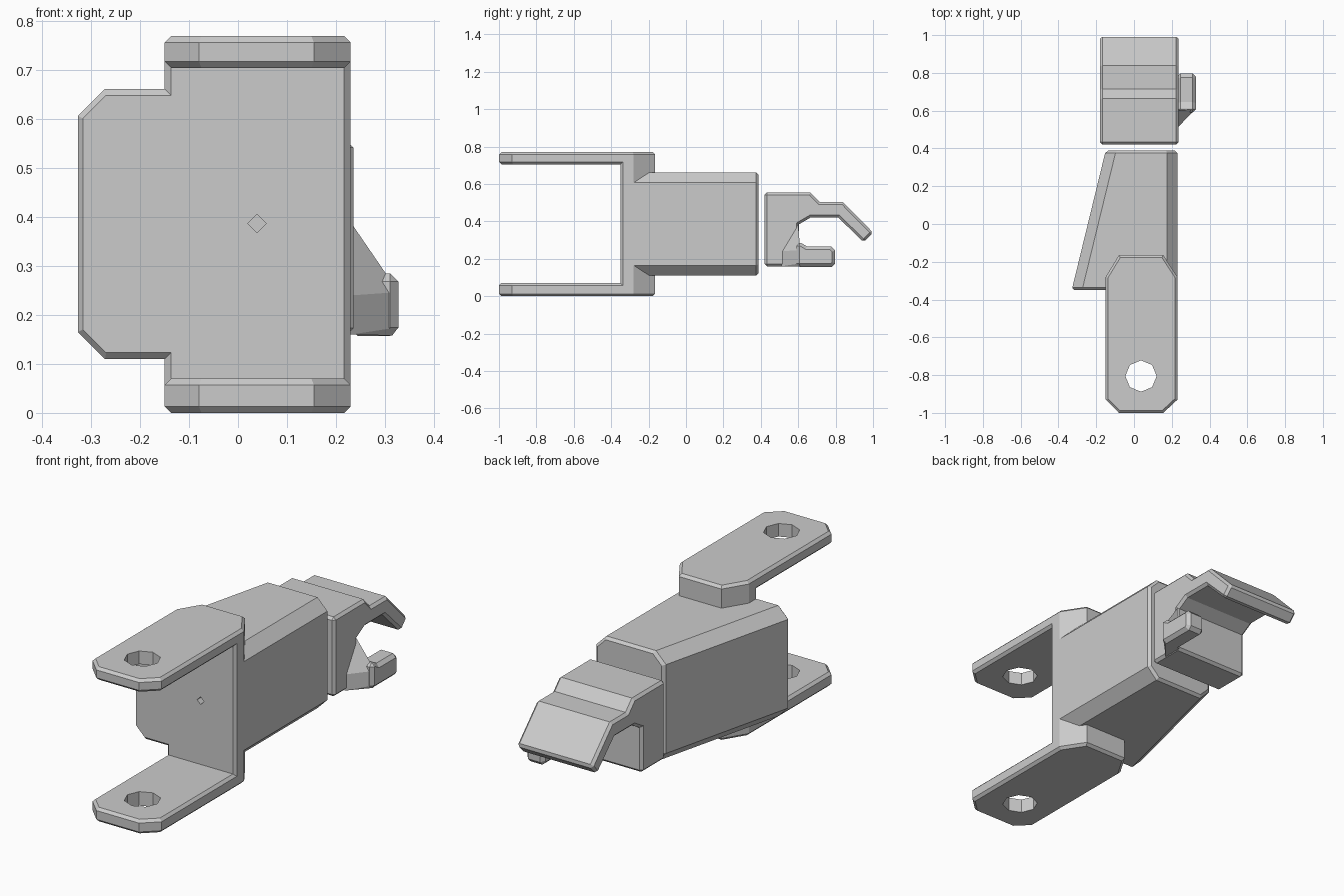
import bpy, bmesh, math
from mathutils import Vector

if "Cube" in bpy.data.objects:
    bpy.data.objects.remove(bpy.data.objects["Cube"])


def add_object(name, bm):
    bmesh.ops.recalc_face_normals(bm, faces=bm.faces)
    mesh = bpy.data.meshes.new(name)
    bm.to_mesh(mesh)
    bm.free()
    obj = bpy.data.objects.new(name, mesh)
    bpy.context.collection.objects.link(obj)
    return obj


def hull(name, *rings):
    """Convex solid around one or more rings of points."""
    bm = bmesh.new()
    for ring in rings:
        for p in ring:
            bm.verts.new(p)
    bmesh.ops.convex_hull(bm, input=bm.verts)
    bmesh.ops.dissolve_limit(bm, angle_limit=0.01, verts=bm.verts, edges=bm.edges)
    return add_object(name, bm)


def prism(name, base, offset):
    """Extrude a closed outline along an offset."""
    bm = bmesh.new()
    face = bm.faces.new([bm.verts.new(p) for p in base])
    new = bmesh.ops.extrude_face_region(bm, geom=[face], use_keep_orig=True)["geom"]
    verts = [g for g in new if isinstance(g, bmesh.types.BMVert)]
    bmesh.ops.translate(bm, verts=verts, vec=offset)
    return add_object(name, bm)


def box(name, lo, hi):
    return hull(name, [(x, y, z) for x in (lo[0], hi[0])
                       for y in (lo[1], hi[1]) for z in (lo[2], hi[2])])


def combine(obj, tool, operation):
    """Apply a boolean and discard the tool."""
    mod = obj.modifiers.new("combine", 'BOOLEAN')
    mod.operation, mod.solver, mod.object = operation, 'EXACT', tool
    bpy.context.view_layer.update()
    graph = bpy.context.evaluated_depsgraph_get()
    mesh = bpy.data.meshes.new_from_object(obj.evaluated_get(graph))
    obj.modifiers.clear()
    obj.data = mesh
    bpy.data.objects.remove(tool)


def bevel_sharp(obj, width):
    """Chamfer only the convex, roughly square edges."""
    bm = bmesh.new()
    bm.from_mesh(obj.data)
    bmesh.ops.remove_doubles(bm, verts=bm.verts, dist=0.0005)
    bmesh.ops.dissolve_limit(bm, angle_limit=0.01, verts=bm.verts, edges=bm.edges)
    bmesh.ops.recalc_face_normals(bm, faces=bm.faces)
    edges = [e for e in bm.edges if e.is_manifold
             and e.calc_face_angle_signed(0) > math.radians(65)]
    bmesh.ops.bevel(bm, geom=edges, offset=width, segments=1, profile=0.5,
                    affect='EDGES', clamp_overlap=True)
    bm.to_mesh(obj.data)
    bm.free()


# Clevis bracket: chamfered plan, full height
plan = [(-0.15, -0.93), (-0.08, -1), (0.155, -1), (0.23, -0.93),
        (0.23, -0.28), (0.155, -0.165), (-0.08, -0.165), (-0.15, -0.28)]
bracket = prism("clevis_body", [(x, y, 0) for x, y in plan], (0, 0, 0.77))


# Tapered octagonal body, merged into the bracket
def section(y, left, c=0.055):
    r, b, t = 0.23, 0.11, 0.662
    return [(x, y, z) for x, z in (
        (left + c, b), (r - c, b), (r, b + c), (r, t - c),
        (r - c, t), (left + c, t), (left, t - c), (left, b + c))]


body = hull("body", section(-0.40, -0.342), section(0.388, -0.15))
combine(bracket, body, 'UNION')

# Gap between the two arms
combine(bracket, box("gap", (-0.6, -1.3, 0.07), (0.6, -0.35, 0.705)), 'DIFFERENCE')
bevel_sharp(bracket, 0.013)

# Octagonal pin hole through both arms, small square pivot hole in the web
ring = [(0.037 + 0.083 * math.cos(i * math.pi / 4),
         -0.805 + 0.083 * math.sin(i * math.pi / 4), -0.2) for i in range(8)]
combine(bracket, prism("pin_hole", ring, (0, 0, 1.2)), 'DIFFERENCE')
ring = [(0.039 + 0.019 * math.cos(i * math.pi / 2), -0.40,
         0.387 + 0.019 * math.sin(i * math.pi / 2)) for i in range(4)]
combine(bracket, prism("pivot_hole", ring, (0, 0.08, 0)), 'DIFFERENCE')

# Hook head with a down-turned lip
outline = [(0.42, 0.16), (0.42, 0.555), (0.665, 0.555), (0.715, 0.503),
           (0.84, 0.503), (1.0, 0.34), (0.95, 0.288), (0.815, 0.42),
           (0.665, 0.42), (0.605, 0.385), (0.605, 0.16)]
hook = prism("hook_head", [(-0.18, y, z) for y, z in outline], (0.416, 0, 0))
bevel_sharp(hook, 0.013)

# Side finger below the hook
outline = [(0.59, 0.157), (0.78, 0.157), (0.797, 0.175), (0.797, 0.245),
           (0.775, 0.267), (0.645, 0.267), (0.615, 0.285), (0.59, 0.285)]
finger = prism("side_finger", [(0.228, y, z) for y, z in outline], (0.1, 0, 0))
bevel_sharp(finger, 0.017)

# Sloped gusset joining the finger to the hook
hull("finger_gusset",
     [(0.23, 0.51, 0.16), (0.23, 0.51, 0.24), (0.23, 0.60, 0.39), (0.23, 0.61, 0.16)],
     [(0.315, 0.61, 0.158), (0.328, 0.61, 0.175), (0.328, 0.61, 0.247)])
